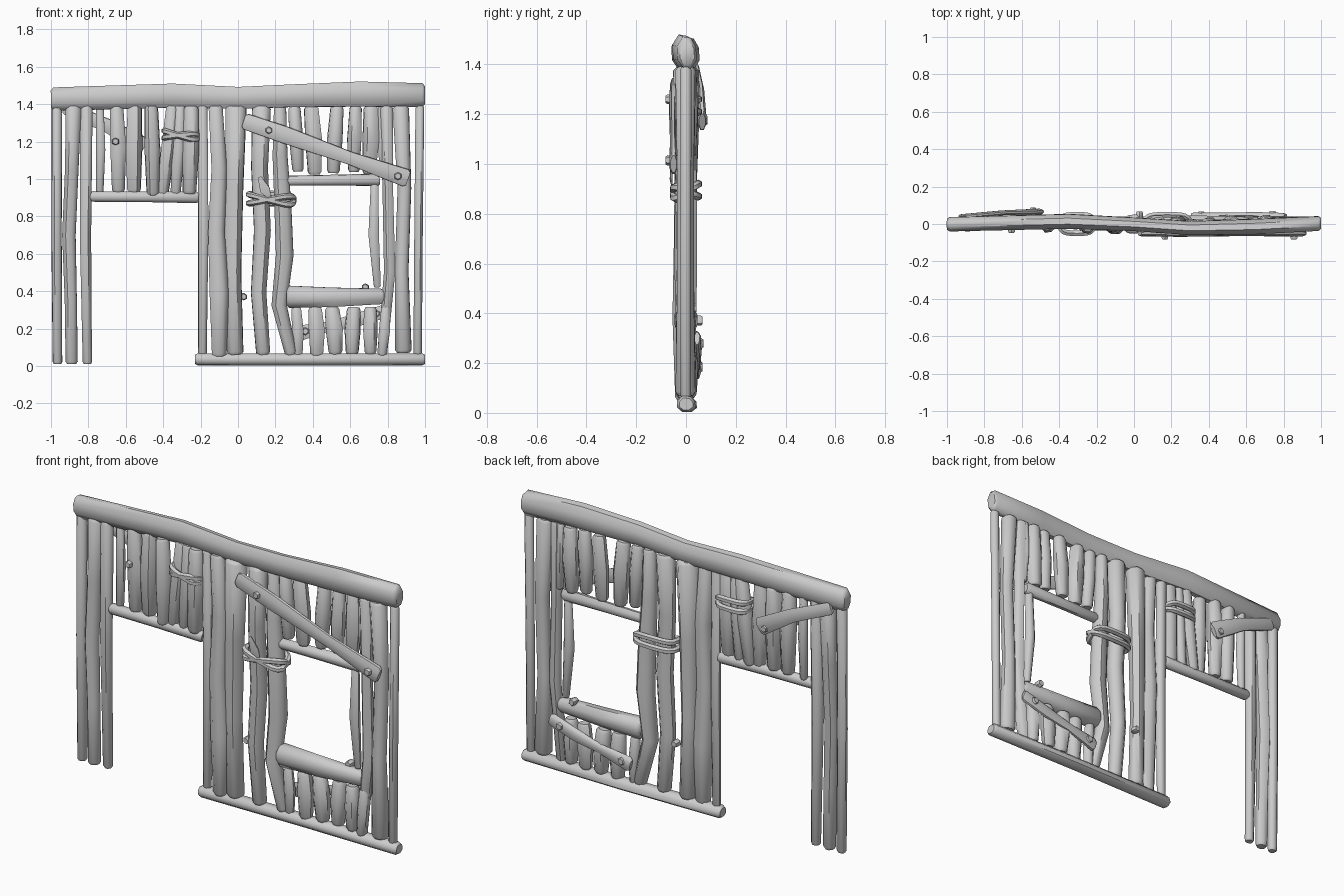
import bpy, math, random
from mathutils import Vector

random.seed(4)
cube = bpy.data.objects.get("Cube")
if cube:
    bpy.data.objects.remove(cube)

wood = bpy.data.materials.new("pale_grey_wood")
wood.use_nodes = True
wood.diffuse_color = (0.6, 0.6, 0.6, 1)
wood.node_tree.nodes["Principled BSDF"].inputs["Base Color"].default_value = wood.diffuse_color


def tube(name, path, flat=0.9, sides=8, closed=False, axis=(0, 1, 0), rough=0.08):
    """Skin a path of (x, y, z, radius) points; flat scales the radius along axis."""
    axis = Vector(axis)
    pts = [Vector(p[:3]) for p in path]
    radii = [p[3] for p in path]
    if not closed:
        # short chamfer at each end
        for end, inner in ((0, 1), (-1, -2)):
            step = (pts[inner] - pts[end]).normalized() * min(radii[end] * 0.4, 0.015)
            tip, r = pts[end].copy(), radii[end]
            pts[end] = tip + step
            at = 0 if end == 0 else len(pts)
            pts.insert(at, tip)
            radii.insert(at, r * 0.75)
    n = len(pts)
    bumps = [1 + random.uniform(-rough, rough) for _ in range(sides)]
    verts, faces = [], []
    for i, p in enumerate(pts):
        before = pts[i - 1] if closed or i else p
        after = pts[(i + 1) % n] if closed or i < n - 1 else p
        side = (after - before).cross(axis).normalized()
        for k in range(sides):
            a = math.tau * (k + 0.5) / sides
            r = radii[i] * bumps[k]
            verts.append(p + side * r * math.cos(a) + axis * r * flat * math.sin(a))
    for i in range(n if closed else n - 1):
        j = (i + 1) % n
        for k in range(sides):
            m = (k + 1) % sides
            faces.append((i * sides + k, i * sides + m, j * sides + m, j * sides + k))
    if not closed:
        faces.append(tuple(reversed(range(sides))))
        faces.append(tuple(range((n - 1) * sides, n * sides)))
    mesh = bpy.data.meshes.new(name)
    mesh.from_pydata(verts, [], faces)
    mesh.materials.append(wood)
    obj = bpy.data.objects.new(name, mesh)
    bpy.context.collection.objects.link(obj)
    bpy.ops.object.select_all(action="DESELECT")
    obj.select_set(True)
    bpy.context.view_layer.objects.active = obj
    bpy.ops.object.mode_set(mode="EDIT")
    bpy.ops.mesh.select_all(action="SELECT")
    bpy.ops.mesh.normals_make_consistent(inside=False)
    bpy.ops.object.mode_set(mode="OBJECT")
    bpy.ops.object.shade_smooth_by_angle(angle=math.radians(50))
    return obj


def post(name, bottom, top, stations, y=0.0):
    """Upright pole; stations are (x, radius) pairs spread evenly from bottom to top."""
    last = len(stations) - 1
    tube(name, [(x, y, bottom + (top - bottom) * i / last, r)
                for i, (x, r) in enumerate(stations)])


def row(name, bottom, top, stakes):
    """Short stakes given as (bottom x, top x, radius)."""
    for i, (xb, xt, r) in enumerate(stakes):
        middle = (xb + xt) / 2 + random.uniform(-0.006, 0.006)
        shape = [(xb, r * 0.85), (middle, r * 1.05), (xt, r * 0.9)]
        low = bottom + random.uniform(-0.01, 0.01)
        post(f"{name}_{i + 1}", low, top, shape, random.uniform(-0.012, 0.012))


def peg(name, x, y, z, direction):
    tube(name, [(x, y - direction * 0.03, z, 0.02), (x, y + direction * 0.012, z, 0.021)],
         flat=1, sides=6, axis=(0, 0, 1))


def binding(name, left, right, z_left, z_right, z_back, radius=0.017):
    """Rope loop round a group of posts, sloping across the front."""
    mid, half = (left + right) / 2, (right - left) / 2 - radius
    path = []
    for i in range(16):
        a = math.tau * i / 16
        c, s = math.cos(a), math.sin(a)
        u = math.copysign(abs(c) ** 0.6, c)
        v = math.copysign(abs(s) ** 0.6, s)
        front = z_left + (z_right - z_left) * (u + 1) / 2
        z = z_back + (front - z_back) * (0.5 - 0.5 * v)
        path.append((mid + half * u, v * 0.05, z, radius))
    tube(name, path, flat=1, sides=6, closed=True, axis=(0, 0, 1), rough=0)


# Horizontal timbers
tube("top_beam", [(-1, 0, 1.423, 0.068), (-0.35, 0.016, 1.442, 0.07), (0, 0, 1.43, 0.064),
                  (0.3, -0.02, 1.442, 0.066), (0.65, -0.012, 1.45, 0.073),
                  (1, 0.005, 1.444, 0.07)], flat=0.6)
tube("bottom_beam", [(-0.23, 0, 0.034, 0.034), (0.4, 0.006, 0.033, 0.034),
                     (1, 0, 0.034, 0.034)], flat=1.2)
tube("door_lintel", [(-0.79, 0, 0.905, 0.03), (-0.5, 0, 0.903, 0.03), (-0.21, 0, 0.9, 0.033)])
tube("window_lintel", [(0.26, 0, 0.99, 0.028), (0.5, 0, 0.993, 0.03), (0.76, 0, 0.995, 0.034)])
tube("window_sill", [(0.26, 0, 0.37, 0.06), (0.5, 0, 0.367, 0.053), (0.78, 0, 0.372, 0.042)],
     flat=0.8)

# Door posts on the right-hand side
TOP = 1.39
post("door_post_outer", 0.01, TOP, [(-0.965, 0.028), (-0.97, 0.03), (-0.968, 0.03)])
post("door_post_middle", 0.01, TOP,
     [(-0.89, 0.036), (-0.895, 0.036), (-0.905, 0.04), (-0.89, 0.04), (-0.88, 0.046)])
post("door_post_inner", 0.01, TOP, [(-0.805, 0.027), (-0.815, 0.033), (-0.81, 0.036)])

# Wall posts between door and window
post("wall_post_1", 0.06, TOP, [(-0.19, 0.024), (-0.185, 0.028), (-0.19, 0.028)])
post("wall_post_2", 0.05, TOP,
     [(-0.1, 0.04), (-0.1, 0.052), (-0.115, 0.045), (-0.1, 0.042), (-0.12, 0.038)], -0.008)
post("wall_post_3", 0.06, TOP, [(-0.015, 0.046), (-0.025, 0.044), (-0.02, 0.05), (-0.01, 0.058)])
post("wall_post_4", 0.06, TOP,
     [(0.135, 0.042), (0.11, 0.046), (0.13, 0.05), (0.115, 0.05), (0.125, 0.056)])
post("wall_post_5", 0.06, TOP,
     [(0.285, 0.036), (0.22, 0.045), (0.25, 0.052), (0.24, 0.05), (0.225, 0.044), (0.225, 0.036)])

# Wall posts beside the window
post("window_post", 0.42, 0.98, [(0.745, 0.02), (0.725, 0.03), (0.73, 0.022)])
post("end_post_1", 0.06, TOP, [(0.77, 0.028), (0.81, 0.032), (0.8, 0.03), (0.795, 0.036)])
post("end_post_2", 0.07, TOP, [(0.885, 0.048), (0.875, 0.04), (0.89, 0.04), (0.87, 0.048)])
post("end_post_3", 0.06, TOP, [(0.96, 0.026), (0.965, 0.026), (0.972, 0.027)])

# Short stakes over the door, over the window and under the window
row("door_stake", 0.92, TOP, [
    (-0.74, -0.74, 0.025), (-0.64, -0.65, 0.042), (-0.555, -0.55, 0.044),
    (-0.455, -0.465, 0.042), (-0.405, -0.35, 0.038), (-0.335, -0.31, 0.034),
    (-0.26, -0.25, 0.046)])
row("upper_stake", 1.03, TOP, [
    (0.32, 0.3, 0.04), (0.41, 0.39, 0.044), (0.51, 0.53, 0.042),
    (0.62, 0.63, 0.038), (0.7, 0.71, 0.044), (0.78, 0.77, 0.026)])
row("lower_stake", 0.06, 0.315, [
    (0.32, 0.31, 0.03), (0.42, 0.41, 0.042), (0.52, 0.5, 0.046),
    (0.61, 0.62, 0.042), (0.71, 0.71, 0.04), (0.77, 0.79, 0.03)])

# Diagonal braces and their pegs
tube("front_brace", [(0.03, -0.05, 1.31, 0.045), (0.25, -0.052, 1.235, 0.048),
                     (0.6, -0.052, 1.11, 0.036), (0.91, -0.05, 1.0, 0.05)], flat=0.35)
peg("front_brace_peg_upper", 0.165, -0.07, 1.26, -1)
peg("front_brace_peg_lower", 0.855, -0.07, 1.015, -1)
tube("door_brace", [(-0.93, 0.04, 1.38, 0.035), (-0.7, 0.06, 1.285, 0.038),
                    (-0.5, 0.065, 1.17, 0.05)], flat=0.35)
peg("door_brace_peg", -0.54, 0.075, 1.175, 1)
peg("door_stake_peg", -0.655, -0.035, 1.2, -1)
tube("sill_brace", [(0.81, 0.045, 0.3, 0.036), (0.65, 0.05, 0.25, 0.036),
                    (0.5, 0.05, 0.215, 0.026), (0.31, 0.045, 0.17, 0.042)], flat=0.4)
peg("sill_brace_peg_upper", 0.74, 0.058, 0.28, 1)
peg("sill_brace_peg_lower", 0.36, 0.055, 0.185, 1)
peg("sill_peg", 0.68, 0.03, 0.42, 1)
peg("wall_peg", 0.03, 0.055, 0.37, 1)

# Rope bindings, crossed on the front and level on the back
binding("post_rope_upper", 0.04, 0.315, 0.915, 0.85, 0.92)
binding("post_rope_lower", 0.04, 0.315, 0.87, 0.915, 0.87)
binding("stake_rope_upper", -0.41, -0.2, 1.255, 1.2, 1.26)
binding("stake_rope_lower", -0.41, -0.2, 1.225, 1.245, 1.21)
tube("rope_tail", [(0.17, -0.055, 0.9, 0.01), (0.145, -0.06, 0.94, 0.03),
                   (0.115, -0.06, 1.01, 0.012)], flat=0.2, sides=6)
